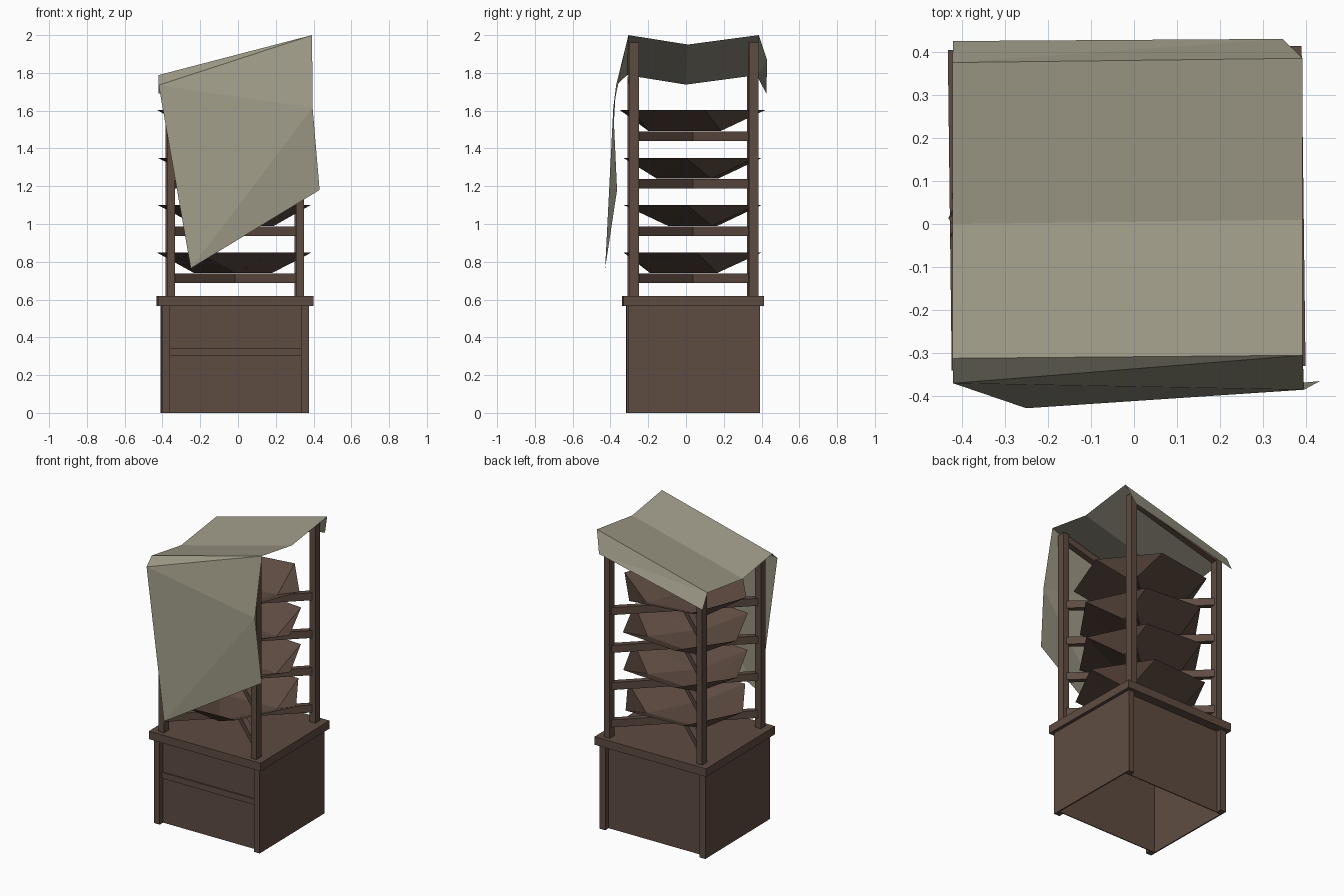
import bpy, math
from mathutils import Matrix, Vector

if "Cube" in bpy.data.objects:
    bpy.data.objects.remove(bpy.data.objects["Cube"])


def material(name, rgb):
    m = bpy.data.materials.new(name)
    m.diffuse_color = (*rgb, 1)
    m.use_nodes = True
    m.node_tree.nodes["Principled BSDF"].inputs["Base Color"].default_value = m.diffuse_color
    return m


WOOD = material("dark_brown_wood", (0.112, 0.071, 0.053))
CLOTH = material("grey_green_cloth", (0.345, 0.325, 0.245))

# The stand is turned very slightly about its own centre
STAND = Matrix.Translation((-0.017, 0.037, 0)) @ Matrix.Rotation(math.radians(0.7), 4, 'Z')


def mesh(name, verts, faces, mat, matrix=None):
    me = bpy.data.meshes.new(name)
    me.from_pydata(verts, [], faces)
    if matrix is not None:
        me.transform(matrix)
    me.materials.append(mat)
    ob = bpy.data.objects.new(name, me)
    bpy.context.collection.objects.link(ob)
    return ob


BOX_FACES = [(0, 1, 3, 2), (4, 6, 7, 5), (0, 4, 5, 1), (2, 3, 7, 6), (0, 2, 6, 4), (1, 5, 7, 3)]


def box(name, x, y, z):
    return mesh(name, [(a, b, c) for a in sorted(x) for b in sorted(y) for c in z],
                BOX_FACES, WOOD, STAND)


def bar(name, p, q, width, height):
    # Straight bar between two points with upright sides
    p, q = Vector(p), Vector(q)
    side = Vector((-(q - p).y, (q - p).x, 0)).normalized() * width / 2
    up = Vector((0, 0, height / 2))
    verts = [e + s * side + u * up for e in (p, q) for s in (1, -1) for u in (-1, 1)]
    return mesh(name, verts, BOX_FACES, WOOD, STAND)


# Base cabinet, open underneath: legs, thin side walls, recessed front and back
CX, CY = 0.389, 0.349
LEG = 0.042
for sx, side in ((-1, "left"), (1, "right")):
    for sy, end in ((-1, "front"), (1, "back")):
        box(f"{end}_{side}_leg", (sx * CX, sx * (CX - LEG)), (sy * CY, sy * (CY - LEG)), (0, 0.57))
    box(f"cabinet_{side}_side", (sx * CX, sx * (CX - 0.008)), (-CY + LEG, CY - LEG), (0, 0.57))
inner = (-CX + LEG, CX - LEG)
for sy, end in ((-1, "front"), (1, "back")):
    box(f"cabinet_{end}_panel", inner, (sy * (CY - 0.036), sy * (CY - 0.042)), (0, 0.57))
box("cabinet_front_band", inner, (-CY + 0.027, -CY + 0.036), (0.30, 0.34))
box("cabinet_top", (-0.411, 0.411), (-0.372, 0.372), (0.566, 0.62))

# Posts, taller on the right, with sloping roof beams between them
PX, PY = 0.341, 0.317
for sy, end in ((-1, "front"), (1, "back")):
    for sx, side, top in ((-1, "left", 1.78), (1, "right", 1.962)):
        box(f"{end}_{side}_post", (sx * PX - 0.021, sx * PX + 0.021),
            (sy * PY - 0.026, sy * PY + 0.026), (0.62, top))
    bar(f"{end}_roof_beam", (-PX, sy * PY, 1.762), (PX, sy * PY, 1.938), 0.04, 0.045)

# Four levels: crossed diagonal bars carrying a hexagonal tray with a triangular bottom
# (bar height, turn, rim radius, how far the front bottom corner reaches)
LEVELS = [(0.687, 3, 0.412, 0.225), (0.937, -4, 0.405, 0.13),
          (1.187, -5, 0.405, 0.19), (1.44, 9, 0.412, 0.237)]


def polar(radius, degrees, height):
    a = math.radians(degrees)
    return (radius * math.cos(a), radius * math.sin(a), height)


for i, (z, turn, r, front_reach) in enumerate(LEVELS, 1):
    for s in (-1, 1):
        bar(f"cross_bar_{i}_{'a' if s < 0 else 'b'}", (-PX, -s * PY, z + 0.025),
            (PX, s * PY, z + 0.025), 0.035, 0.05)
    verts = [polar(r, turn + 60 * k, z + 0.163) for k in range(6)]
    verts += [polar(front_reach if k == 2 else r * 0.577, turn + 30 + 120 * k, z + 0.053)
              for k in range(3)]
    faces = [(6, 7, 8)]
    for k in range(3):
        a, b, c = 2 * k, 2 * k + 1, (2 * k + 2) % 6
        faces += [(a, b, 6 + k), (b, c, 6 + k), (c, 6 + (k + 1) % 3, 6 + k)]
    mesh(f"tray_{i}", verts, faces, WOOD, Matrix.Translation((-0.02, 0.035, 0)))

# Cloth cover: rows from the back flap over the roof to the front flap (left, right)
ROWS = [((-0.42, 0.425, 1.69), (0.345, 0.43, 1.865)),
        ((-0.422, 0.375, 1.788), (0.392, 0.385, 2.0)),
        ((-0.422, 0.0, 1.738), (0.392, 0.01, 1.95)),
        ((-0.422, -0.312, 1.788), (0.392, -0.305, 2.0)),
        ((-0.42, -0.37, 1.735), (0.395, -0.385, 1.615)),
        ((-0.25, -0.428, 0.765), (0.432, -0.365, 1.18))]
verts = [p for row in ROWS for p in row]
faces = []
for k in range(len(ROWS) - 1):
    a, b, c, d = 2 * k, 2 * k + 1, 2 * k + 3, 2 * k + 2
    faces += [(a, d, b), (b, d, c)] if k != 3 else [(a, d, b), (d, c, b)]
mesh("cloth_cover", verts, faces, CLOTH)
